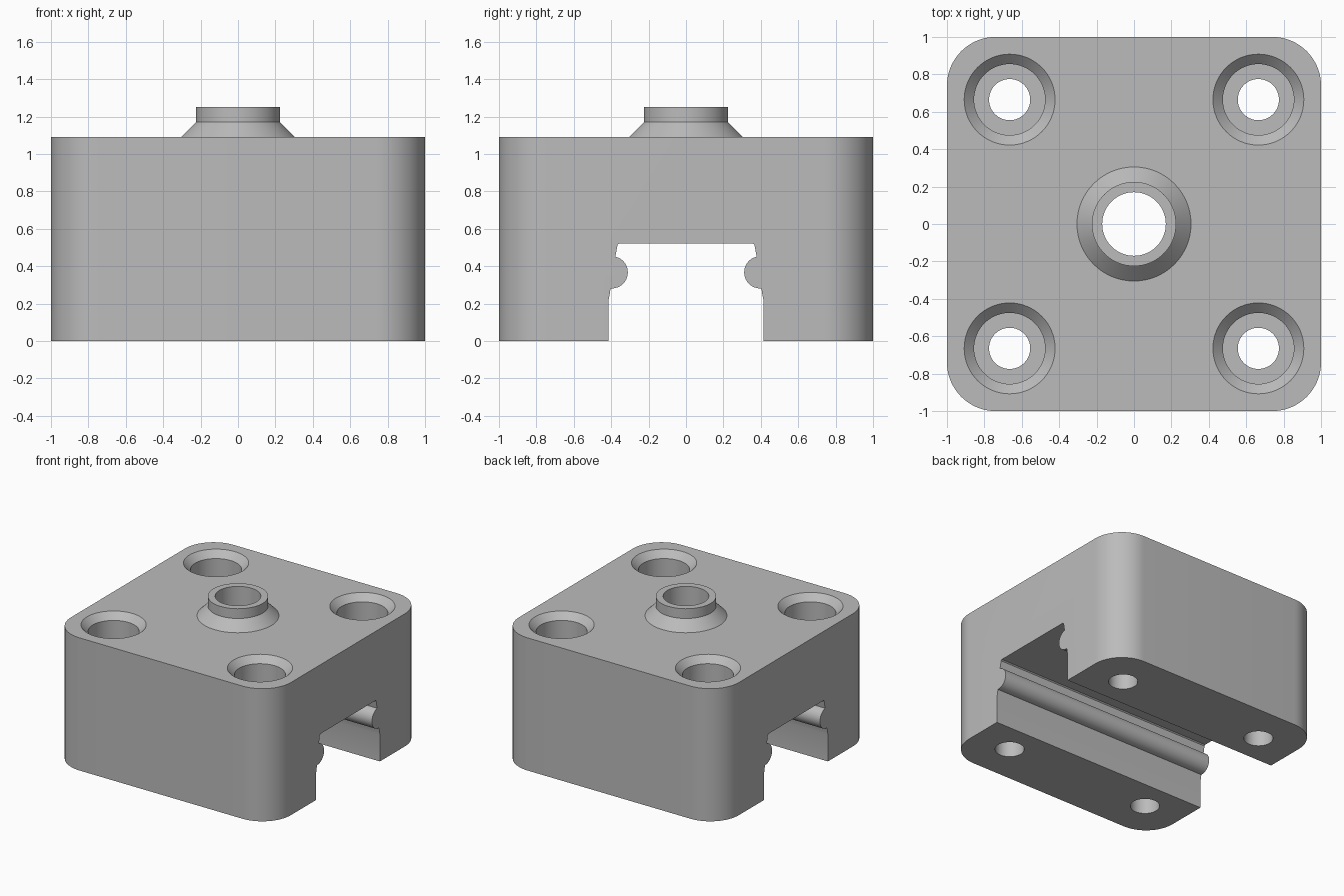
import bpy, bmesh, math

cube = bpy.data.objects.get("Cube")
if cube:
    bpy.data.objects.remove(cube, do_unlink=True)

metal = bpy.data.materials.new("grey metal")
metal.use_nodes = True
GREY = (0.5, 0.5, 0.5, 1)
metal.diffuse_color = GREY
metal.node_tree.nodes["Principled BSDF"].inputs["Base Color"].default_value = GREY

TOP = 1.09
CEILING = 0.522
BORE = 0.17
HOLE_POS = 0.665


def make_object(name, bm):
    bmesh.ops.recalc_face_normals(bm, faces=bm.faces[:])
    mesh = bpy.data.meshes.new(name)
    bm.to_mesh(mesh)
    bm.free()
    obj = bpy.data.objects.new(name, mesh)
    bpy.context.collection.objects.link(obj)
    mesh.materials.append(metal)
    return obj


def extrude(name, points, direction):
    """Closed solid from a polygon of 3D points."""
    bm = bmesh.new()
    face = bm.faces.new([bm.verts.new(p) for p in points])
    out = bmesh.ops.extrude_face_region(bm, geom=[face], use_keep_orig=True)
    verts = [g for g in out["geom"] if isinstance(g, bmesh.types.BMVert)]
    bmesh.ops.translate(bm, verts=verts, vec=direction)
    return make_object(name, bm)


def lathe(name, profile, centre=(0, 0), steps=64):
    """Turn an (r, z) profile about a vertical axis; ends on the axis close it."""
    bm = bmesh.new()
    verts = [bm.verts.new((r, 0, z)) for r, z in profile]
    edges = [bm.edges.new(pair) for pair in zip(verts, verts[1:])]
    bmesh.ops.spin(bm, geom=verts + edges, cent=(0, 0, 0), axis=(0, 0, 1),
                   angle=math.tau, steps=steps)
    bmesh.ops.remove_doubles(bm, verts=bm.verts[:], dist=1e-5)
    bmesh.ops.translate(bm, verts=bm.verts[:], vec=(*centre, 0))
    return make_object(name, bm)


def arc(cx, cy, radius, start, end, steps):
    for i in range(steps + 1):
        a = math.radians(start + (end - start) * i / steps)
        yield cx + radius * math.cos(a), cy + radius * math.sin(a)


def select_only(obj):
    bpy.ops.object.select_all(action="DESELECT")
    obj.select_set(True)
    bpy.context.view_layer.objects.active = obj


def cut(target, cutter):
    cutter.hide_render = True
    select_only(target)
    mod = target.modifiers.new("cut", "BOOLEAN")
    mod.operation = "DIFFERENCE"
    mod.solver = "EXACT"
    mod.object = cutter
    bpy.ops.object.modifier_apply(modifier=mod.name)
    bpy.data.objects.remove(cutter, do_unlink=True)


# Block with rounded vertical corners
R = 0.26
outline = []
for i, (sx, sy) in enumerate([(1, 1), (-1, 1), (-1, -1), (1, -1)]):
    outline += arc(sx * (1 - R), sy * (1 - R), R, 90 * i, 90 * i + 90, 16)
block = extrude("carriage_block", [(x, y, 0) for x, y in outline], (0, 0, TOP))

# Rail channel along x, with a rounded bead on each wall
half = [(0.414, -0.1), (0.414, 0.22), (0.408, 0.25)]
half += arc(0.397, 0.367, 0.086, 274, 103, 20)
half += [(0.366, CEILING - 0.008), (0.357, CEILING)]
channel = half + [(-y, z) for y, z in reversed(half)]
cut(block, extrude("channel_cutter", [(-1.2, y, z) for y, z in channel], (2.4, 0, 0)))

# Four counterbored and chamfered screw holes
screw_hole = [(0, -0.1), (0.11, -0.1), (0.11, 0.7), (0.19, 0.7),
              (0.19, TOP - 0.053), (0.243, TOP), (0.243, TOP + 0.1), (0, TOP + 0.1)]
for sx in (-1, 1):
    for sy in (-1, 1):
        cut(block, lathe("screw_hole_cutter", screw_hole, (sx * HOLE_POS, sy * HOLE_POS)))

# Central bore from the top down into the channel
cut(block, lathe("bore_cutter", [(0, 0.3), (BORE, 0.3), (BORE, 1.4), (0, 1.4)]))

# Hollow collar with a conical foot around the bore
collar = lathe("top_collar", [(0.305, TOP), (0.225, 1.17), (0.225, 1.25),
                              (BORE, 1.25), (BORE, TOP)])

for obj in (block, collar):
    select_only(obj)
    bpy.ops.object.shade_smooth_by_angle(angle=math.radians(25))
